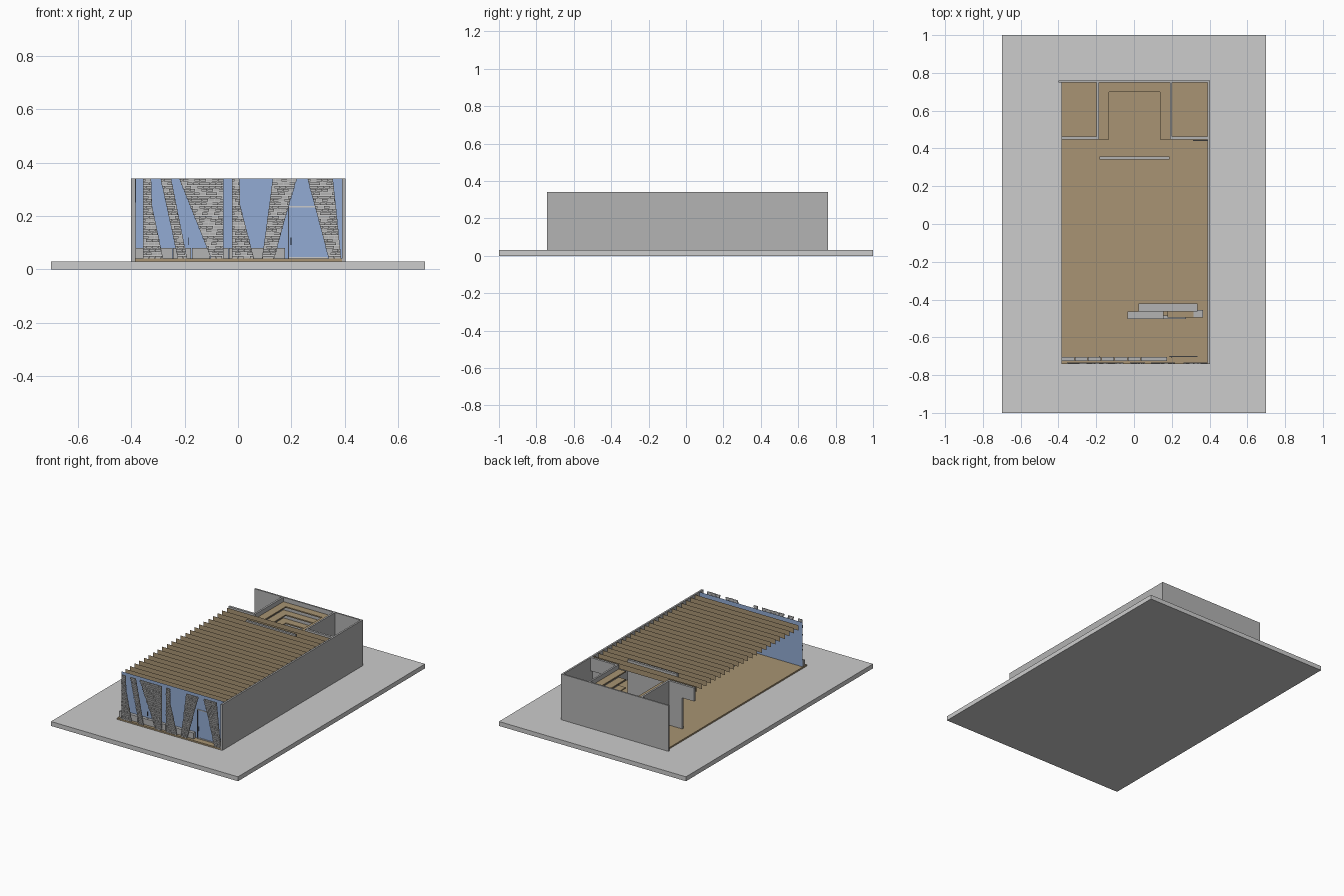
import bpy, bmesh, random

if "Cube" in bpy.data.objects:
    bpy.data.objects.remove(bpy.data.objects["Cube"])

random.seed(4)


def mat(name, r, g, b):
    lin = lambda c: ((c / 255 + 0.055) / 1.055) ** 2.4
    m = bpy.data.materials.new(name)
    m.diffuse_color = (lin(r), lin(g), lin(b), 1)
    m.use_nodes = True
    m.node_tree.nodes["Principled BSDF"].inputs["Base Color"].default_value = m.diffuse_color
    return m


SLAB = mat("pale concrete", 204, 204, 204)
WALL = mat("grey plaster", 179, 179, 179)
WOOD = mat("wood", 168, 148, 115)
GLASS = mat("blue glass", 146, 171, 212)
METAL = mat("dark metal", 70, 75, 85)


def add_box(bm, x0, x1, y0, y1, z0, z1):
    v = [bm.verts.new((x, y, z)) for x in (x0, x1) for y in (y0, y1) for z in (z0, z1)]
    for f in ((0, 1, 3, 2), (4, 6, 7, 5), (0, 4, 5, 1), (2, 3, 7, 6), (0, 2, 6, 4), (1, 5, 7, 3)):
        bm.faces.new([v[i] for i in f])


def finish(bm, name, material):
    bmesh.ops.recalc_face_normals(bm, faces=bm.faces[:])
    me = bpy.data.meshes.new(name)
    bm.to_mesh(me)
    bm.free()
    me.materials.append(material)
    ob = bpy.data.objects.new(name, me)
    bpy.context.collection.objects.link(ob)
    return ob


def boxes(name, material, *dims):
    bm = bmesh.new()
    for d in dims:
        add_box(bm, *d)
    return finish(bm, name, material)


B, F, T = 0.03, 0.04, 0.34   # slab top, floor top, wall top

# Ground slab, floor and outer walls (left side is open)
boxes("ground_slab", SLAB, (-0.7, 0.7, -1, 1, 0, B))
boxes("floor", WOOD, (-0.385, 0.39, -0.742, 0.75, B, F))
boxes("right_wall", WALL, (0.39, 0.402, -0.742, 0.75, B, T))
boxes("back_wall", WALL, (-0.4, 0.402, 0.75, 0.76, B, T))

# Inner partitions, with door openings next to the outer sides
boxes("left_partition", WALL, (-0.295, -0.185, 0.447, 0.462, F, T),
      (-0.385, -0.295, 0.447, 0.462, 0.25, T), (-0.198, -0.185, 0.462, 0.75, F, T))
boxes("right_partition", WALL, (0.19, 0.31, 0.447, 0.462, F, T),
      (0.31, 0.39, 0.447, 0.462, 0.25, T), (0.19, 0.202, 0.462, 0.75, F, T))
boxes("back_room_door", WALL, (0.312, 0.388, 0.44, 0.446, F, 0.25))
boxes("screen_wall", WALL, (-0.182, 0.187, 0.342, 0.357, F, T))

# Stacked U-shaped shelves in the back room
for i in range(5):
    z = 0.09 + i * 0.055
    boxes(f"shelf_{i + 1}", WOOD, (-0.185, -0.132, 0.447, 0.75, z - 0.008, z),
          (0.138, 0.19, 0.447, 0.75, z - 0.008, z),
          (-0.132, 0.138, 0.70, 0.75, z - 0.008, z))

# Ceiling fins: upright sheets across the room
bm = bmesh.new()
n = 23
for i in range(n):
    y = -0.655 + i * (1.085 / (n - 1))
    bm.faces.new([bm.verts.new(p) for p in
                  ((-0.385, y, T - 0.037), (0.39, y, T - 0.037), (0.39, y, T - 0.002), (-0.385, y, T - 0.002))])
finish(bm, "ceiling_fins", WOOD)

# Counters and seat
boxes("back_counter", WALL, (0.025, 0.335, -0.463, -0.42, F, 0.12))
boxes("front_counter", WALL, (-0.035, 0.155, -0.503, -0.464, F, 0.10))
boxes("low_ledge", WALL, (0.155, 0.275, -0.503, -0.485, F, 0.06))
boxes("counter_top", WOOD, (0.178, 0.315, -0.494, -0.464, 0.09, 0.10))
boxes("counter_end", WALL, (0.315, 0.365, -0.494, -0.455, F, 0.10))

# Glass front with door frame and handles
bm = bmesh.new()
bm.faces.new([bm.verts.new(p) for p in
              ((-0.383, -0.70, F), (0.39, -0.70, F), (0.39, -0.70, T), (-0.383, -0.70, T))])
finish(bm, "front_glass", GLASS)
boxes("door_head_and_sill", SLAB, (0.19, 0.335, -0.704, -0.7, 0.232, 0.237),
      (0.19, 0.335, -0.704, -0.7, F, 0.046))
boxes("door_jamb", METAL, (0.187, 0.19, -0.704, -0.7, F, 0.235))
boxes("door_handles", METAL, (0.197, 0.2, -0.706, -0.7, 0.092, 0.12),
      (-0.186, -0.183, -0.706, -0.7, 0.092, 0.12))

# Row of low planters outside the glass
w = 0.56 / 8
boxes("planters", WALL, *[(-0.383 + i * w, -0.385 + (i + 1) * w, -0.724, -0.703, F, 0.08)
                          for i in range(8)])

# Slanted brick panels: (left, right) at the top, at z = 0.24 and at the bottom
panels = [
    ((-0.355, -0.325), (-0.355, -0.322), (-0.355, -0.28)),
    ((-0.29, -0.25), (-0.268, -0.23), (-0.225, -0.19)),
    ((-0.22, -0.055), (-0.18, -0.055), (-0.10, -0.055)),
    ((-0.022, 0.006), (-0.022, 0.008), (-0.022, 0.06)),
    ((0.13, 0.22), (0.117, 0.19), (0.09, 0.135)),
    ((0.26, 0.355), (0.287, 0.366), (0.34, 0.386)),
]
ROWS = 24
pitch = (T - F) / ROWS


def edge(p, side, z):
    top, mid, low = (q[side] for q in p)
    if z > 0.24:
        return mid + (top - mid) * (z - 0.24) / 0.10
    return low + (mid - low) * (z - F) / 0.20


for k, p in enumerate(panels):
    # flat backing sheet
    bm = bmesh.new()
    pts = [(p[2][0], F), (p[2][1], F), (p[1][1], 0.24), (p[0][1], T), (p[0][0], T), (p[1][0], 0.24)]
    bm.faces.new([bm.verts.new((x, -0.734, z)) for x, z in pts])
    finish(bm, f"panel_backing_{k + 1}", SLAB)
    # staggered bricks
    bm = bmesh.new()
    for r in range(ROWS):
        z = F + r * pitch
        a, b = edge(p, 0, z + pitch / 2), edge(p, 1, z + pitch / 2)
        x = a - (0.011 if r % 2 else 0)
        while x < b - 0.003:
            x0, x1 = max(x, a), min(x + 0.0205, b)
            if x1 - x0 > 0.003:
                add_box(bm, x0, x1, -0.742 + random.uniform(0, 0.003), -0.733, z + 0.001, z + pitch - 0.002)
            x += 0.022
    finish(bm, f"brick_panel_{k + 1}", WALL)
